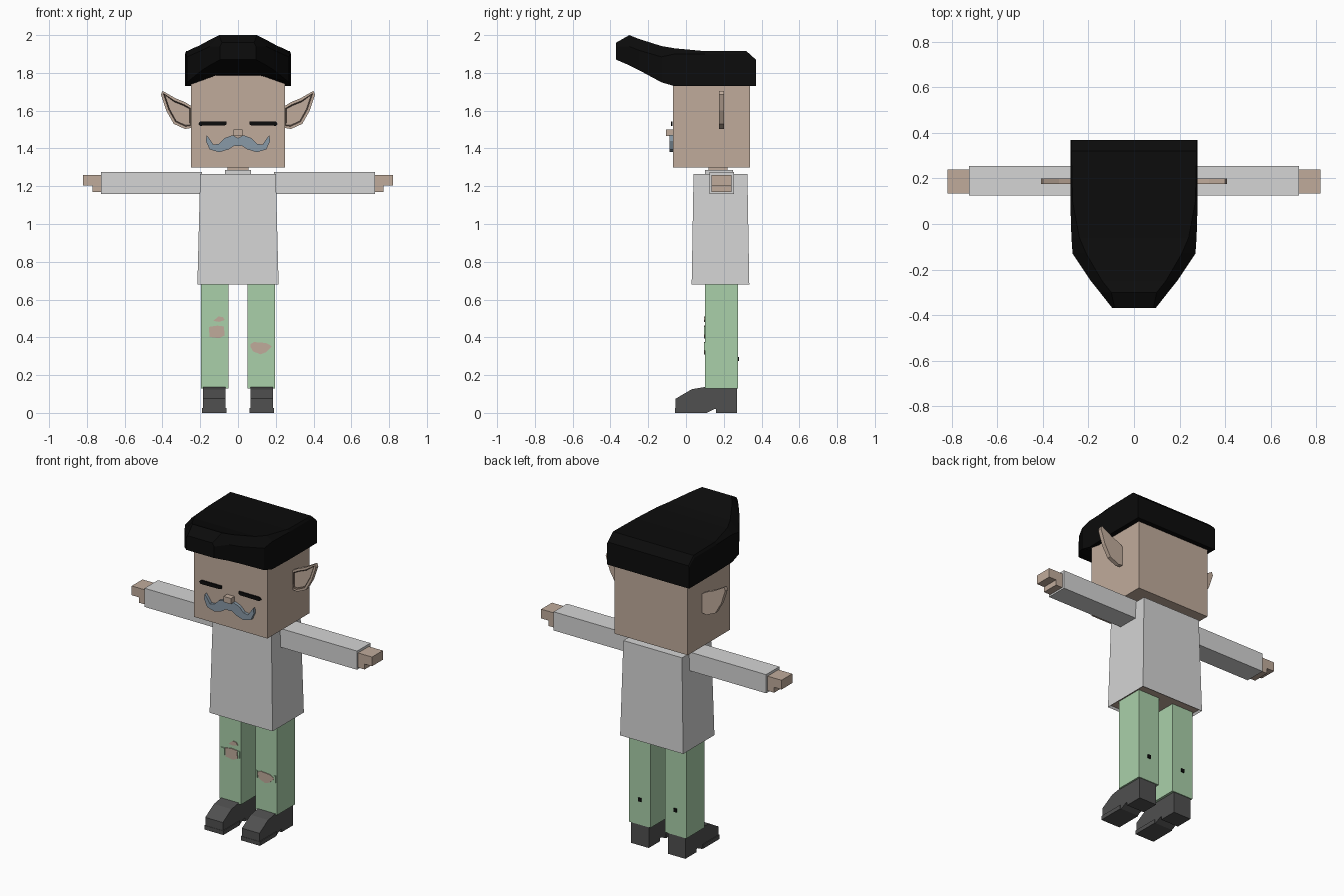
import bpy, bmesh

cube = bpy.data.objects.get("Cube")
if cube:
    bpy.data.objects.remove(cube, do_unlink=True)


def material(name, r, g, b):
    m = bpy.data.materials.new(name)
    m.use_nodes = True
    m.diffuse_color = (r, g, b, 1)
    m.node_tree.nodes["Principled BSDF"].inputs["Base Color"].default_value = (r, g, b, 1)
    return m


SKIN = material("skin", .53, .41, .33)
SHIRT = material("shirt grey", .66, .66, .66)
GREEN = material("trouser green", .40, .63, .40)
BLACK = material("hair black", .0035, .0035, .0035)
SHOE = material("shoe charcoal", .08, .08, .08)
BLUE = material("moustache blue grey", .25, .32, .385)
BROWN = material("ear brown", .12, .085, .065)


def finish(name, bm, *mats):
    bmesh.ops.recalc_face_normals(bm, faces=bm.faces)
    me = bpy.data.meshes.new(name)
    bm.to_mesh(me)
    bm.free()
    for m in mats:
        me.materials.append(m)
    ob = bpy.data.objects.new(name, me)
    bpy.context.collection.objects.link(ob)
    return ob


def loft(rings):
    """Closed skin through rings that have the same number of points."""
    bm = bmesh.new()
    rows = [[bm.verts.new(p) for p in ring] for ring in rings]
    n = len(rows[0])
    for a, b in zip(rows, rows[1:]):
        for i in range(n):
            j = (i + 1) % n
            bm.faces.new((a[i], a[j], b[j], b[i]))
    bm.faces.new(rows[0])
    bm.faces.new(rows[-1])
    bmesh.ops.recalc_face_normals(bm, faces=bm.faces)
    return bm


def prism_y(pts, y0, y1, s=1):
    return loft([[(s * x, y, z) for x, z in pts] for y in (y0, y1)])


def prism_x(pts, x0, x1, s=1):
    return loft([[(s * x, y, z) for y, z in pts] for x in (x0, x1)])


def rect(x0, x1, y0, y1, z):
    return [(x0, y0, z), (x1, y0, z), (x1, y1, z), (x0, y1, z)]


def box(name, x, y, z, mat, s=1):
    return finish(name, loft([rect(s * x[0], s * x[1], *y, h) for h in z]), mat)


# Head, neck and nose
box("head", (-.25, .25), (-.07, .34), (1.30, 1.80), SKIN)
box("neck", (-.055, .055), (.12, .22), (1.25, 1.31), SKIN)
box("collar", (-.07, .07), (.10, .25), (1.25, 1.287), SHIRT)
box("nose", (-.025, .025), (-.105, -.06), (1.465, 1.50), SKIN)

# Shirt body with the skin showing inside the hem
bm = loft([rect(-.215, .215, .03, .335, .68), rect(-.20, .20, .04, .325, 1.265)])
bm.faces.ensure_lookup_table()
hem = min(bm.faces, key=lambda f: f.calc_center_median().z)
bmesh.ops.inset_individual(bm, faces=[hem], thickness=.012)
hem.material_index = 1
for v in hem.verts:
    v.co.z += .012
finish("shirt_body", bm, SHIRT, SKIN)

# Hair: sections along y as (y, half width, top half width, inner half width,
# side bottom, inner bottom, side top, top)
sections = [
    (.37, .28, .275, .2, 1.73, 1.73, 1.86, 1.87),
    (.32, .28, .275, .2, 1.73, 1.73, 1.90, 1.915),
    (.10, .28, .27, .2, 1.73, 1.73, 1.90, 1.915),
    (-.06, .275, .24, .12, 1.73, 1.785, 1.90, 1.93),
    (-.13, .27, .21, .11, 1.75, 1.79, 1.885, 1.942),
    (-.25, .19, .14, .10, 1.815, 1.815, 1.92, 1.98),
    (-.30, .15, .10, .08, 1.84, 1.84, 1.94, 2.0),
    (-.37, .095, .085, .05, 1.87, 1.87, 1.94, 1.96),
]
rings = []
for y, w, wt, wi, zb, zi, zs, zt in sections:
    half = [(wi, zi), (w, zb), (w, zs), (wt, zt)]
    ring = half + [(-x, z) for x, z in reversed(half)]
    rings.append([(x, y, z) for x, z in ring])
finish("hair", loft(rings), BLACK)

# Moustache
half = [(.03, 1.47), (.07, 1.455), (.10, 1.425), (.13, 1.42), (.15, 1.45), (.165, 1.47),
        (.17, 1.44), (.15, 1.395), (.10, 1.38), (.05, 1.395), (.02, 1.415)]
outline = [(0, 1.455)] + half + [(0, 1.412)] + [(-x, z) for x, z in reversed(half)]
finish("moustache", prism_y(outline, -.088, -.065), BLUE)

ear = [(.24, 1.51), (.24, 1.62), (.28, 1.645), (.33, 1.665), (.40, 1.705), (.408, 1.685),
       (.38, 1.60), (.34, 1.53), (.28, 1.503)]
hand = [(.70, 1.17), (.77, 1.17), (.77, 1.203), (.82, 1.203), (.82, 1.26), (.70, 1.26)]
shoe = [(-.055, 0), (.11, 0), (.15, .02), (.16, .02), (.16, 0), (.27, 0), (.27, .135),
        (.10, .137), (.03, .125), (-.055, .075)]
eye = [(.06, 1.527), (.07, 1.522), (.20, 1.52), (.21, 1.53), (.20, 1.543), (.06, 1.543)]

for side, s in (("left", 1), ("right", -1)):
    # Closed eye
    finish(side + "_eye", prism_y(eye, -.079, -.0705, s), BLACK)

    # Pointed ear with a recessed middle
    bm = prism_y(ear, .175, .20, s)
    front = min(bm.faces, key=lambda f: f.calc_center_median().y)
    bmesh.ops.inset_individual(bm, faces=[front], thickness=.014)
    rim = bmesh.ops.inset_individual(bm, faces=[front], thickness=.006)["faces"]
    for f in rim:
        f.material_index = 1
    for v in front.verts:
        v.co.y += .01
    finish(side + "_ear", bm, SKIN, BROWN)

    # Sleeve, hand, trouser leg and shoe
    box(side + "_sleeve", (.19, .725), (.125, .255), (1.16, 1.275), SHIRT, s)
    finish(side + "_hand", prism_y(hand, .135, .24, s), SKIN)
    box(side + "_trouser_leg", (.05, .195), (.10, .275), (.13, .70), GREEN, s)
    finish(side + "_shoe", prism_x(shoe, .065, .185, s), SHOE)
    box(side + "_shoe_sole", (.06, .19), (-.057, .105), (0, .025), SHOE, s)

    # Small hole at the back of the leg
    box(side + "_back_hole", (.112, .132), (.274, .281), (.275, .297), BLACK, s)

# Torn patches: green flaps at the ends, bare skin in the middle
tears = {
    "right_knee_tear": [(-.155, .455), (-.11, .462), (-.075, .458), (-.07, .41), (-.10, .395),
                        (-.15, .402)],
    "right_thigh_tear": [(-.13, .487), (-.105, .51), (-.08, .508), (-.07, .492), (-.10, .482)],
    "left_knee_tear": [(.06, .36), (.085, .375), (.15, .37), (.18, .352), (.15, .322),
                       (.12, .31), (.08, .325)],
}
for name, pts in tears.items():
    finish(name, prism_y(pts, .095, .103), SKIN)
for name, x0, x1, z in (("right_outer_flap", -.185, -.158, .43), ("right_inner_flap", -.072, -.055, .435),
                        ("left_outer_flap", .175, .19, .35), ("left_inner_flap", .052, .065, .35)):
    flap = [(x0, z + .022), (x1, z + .022), (x1, z - .02), ((x0 + x1) / 2, z - .02)]
    finish(name, prism_y(flap, .094, .102), GREEN)
